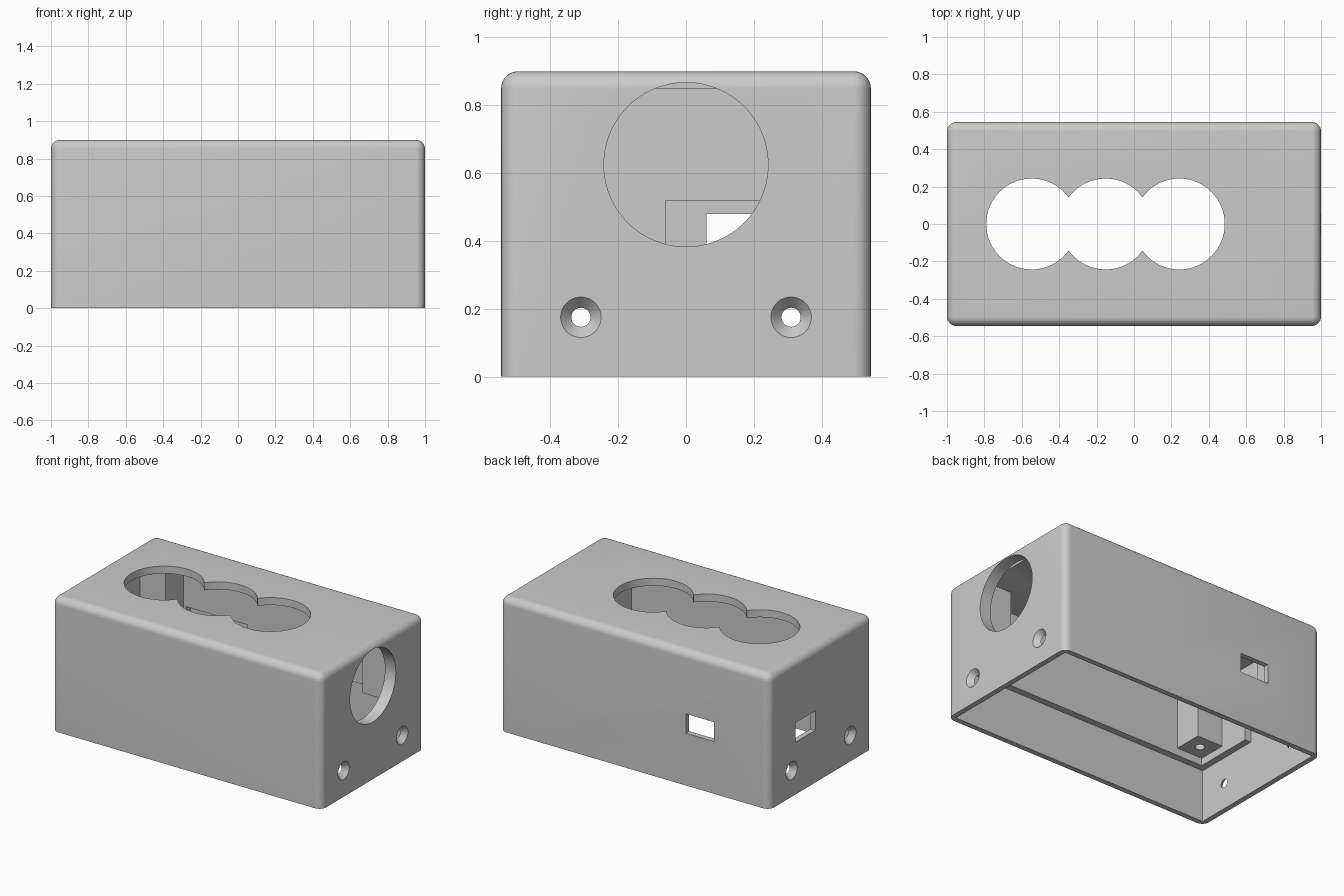
import bpy
import bmesh
from math import radians
from mathutils import Matrix, Vector

if "Cube" in bpy.data.objects:
    bpy.data.objects.remove(bpy.data.objects["Cube"], do_unlink=True)

grey = bpy.data.materials.new("light_grey_plastic")
grey.use_nodes = True
grey.diffuse_color = (0.6, 0.6, 0.6, 1)
grey.node_tree.nodes["Principled BSDF"].inputs["Base Color"].default_value = (0.6, 0.6, 0.6, 1)

L, W, H = 1.0, 0.545, 0.9        # half length, half width, height
RIM, WALL = 0.035, 0.08          # lower and upper wall thickness
LEDGE, CEILING = 0.35, 0.85
POST = 0.19


def finish(bm, name):
    mesh = bpy.data.meshes.new(name)
    bm.to_mesh(mesh)
    bm.free()
    mesh.materials.append(grey)
    obj = bpy.data.objects.new(name, mesh)
    bpy.context.collection.objects.link(obj)
    return obj


def box(name, lo, hi, fillet=0):
    lo, hi = Vector(lo), Vector(hi)
    bm = bmesh.new()
    bmesh.ops.create_cube(bm, size=1, matrix=Matrix.Translation((lo + hi) / 2)
                          @ Matrix.Diagonal((*(hi - lo), 1)))
    if fillet:
        edges = [e for e in bm.edges if max(v.co.z for v in e.verts) > lo.z + 0.01]
        bmesh.ops.bevel(bm, geom=edges, offset=fillet, segments=8, profile=0.5, affect='EDGES')
    return finish(bm, name)


def rod(name, centre, r1, r2, depth, axis='Z', sides=64):
    turn = Matrix.Rotation(radians(90), 4, 'Y') if axis == 'X' else Matrix()
    bm = bmesh.new()
    bmesh.ops.create_cone(bm, cap_ends=True, segments=sides, radius1=r1, radius2=r2,
                          depth=depth, matrix=Matrix.Translation(centre) @ turn)
    return finish(bm, name)


def cut(target, cutter):
    mod = target.modifiers.new("cut", 'BOOLEAN')
    mod.operation, mod.solver, mod.object = 'DIFFERENCE', 'EXACT', cutter
    bpy.context.view_layer.objects.active = target
    bpy.ops.object.modifier_apply(modifier=mod.name)
    bpy.data.objects.remove(cutter, do_unlink=True)


def smooth(obj):
    bpy.ops.object.select_all(action='DESELECT')
    obj.select_set(True)
    bpy.context.view_layer.objects.active = obj
    bpy.ops.object.shade_smooth_by_angle(angle=radians(30))


# Shell with rounded sides and top, hollowed in two steps from below
shell = box("enclosure_shell", (-L, -W, 0), (L, W, H), fillet=0.05)
cut(shell, box("lower_cavity", (RIM - L, RIM - W, -0.1), (L - RIM, W - RIM, LEDGE)))
cut(shell, box("upper_cavity", (WALL - L, WALL - W, 0.2), (L - WALL, W - WALL, CEILING)))

# Three overlapping round openings in the top, one in the end
for x in (-0.547, -0.152, 0.242):
    cut(shell, rod("top_hole", (x, 0, H), 0.243, 0.243, 0.2, sides=96))
cut(shell, rod("end_hole", (L, 0, 0.625), 0.242, 0.242, 2 * WALL, 'X', sides=96))

# Connector pockets inside the wall and their windows
cut(shell, box("end_pocket", (RIM - L, -0.06, 0.3), (WALL - L + 0.01, 0.39, 0.52)))
cut(shell, box("back_pocket", (-0.71, W - WALL - 0.01, 0.3), (-0.26, W - RIM, 0.52)))
cut(shell, box("end_window", (-L - 0.1, 0.06, LEDGE), (0.1 - L, 0.27, 0.48)))
cut(shell, box("back_window", (-0.59, W - 0.1, LEDGE), (-0.38, W + 0.1, 0.48)))

# Countersunk screw holes in both ends
for end in (-1, 1):
    for y in (-0.31, 0.31):
        radii = (0.028, 0.06) if end > 0 else (0.06, 0.028)
        cut(shell, rod("screw_hole", (end * L, y, 0.175), 0.028, 0.028, 0.2, 'X', 32))
        cut(shell, rod("countersink", (end * (L - RIM / 2), y, 0.175), *radii, RIM + 0.0005, 'X', 32))
smooth(shell)

# Screw posts hanging in the corners
for sx, ex in ((-1, "right"), (1, "left")):
    for sy, ey in ((-1, "front"), (1, "back")):
        xs = sorted((sx * (L - WALL), sx * (L - WALL - POST)))
        ys = sorted((sy * (W - WALL), sy * (W - WALL - POST)))
        post = box(f"{ey}_{ex}_post", (xs[0], ys[0], 0.4), (xs[1], ys[1], CEILING + 0.005))
        cut(post, rod("post_hole", (sum(xs) / 2, sum(ys) / 2, 0.4), 0.03, 0.03, 0.5, sides=32))
        smooth(post)
